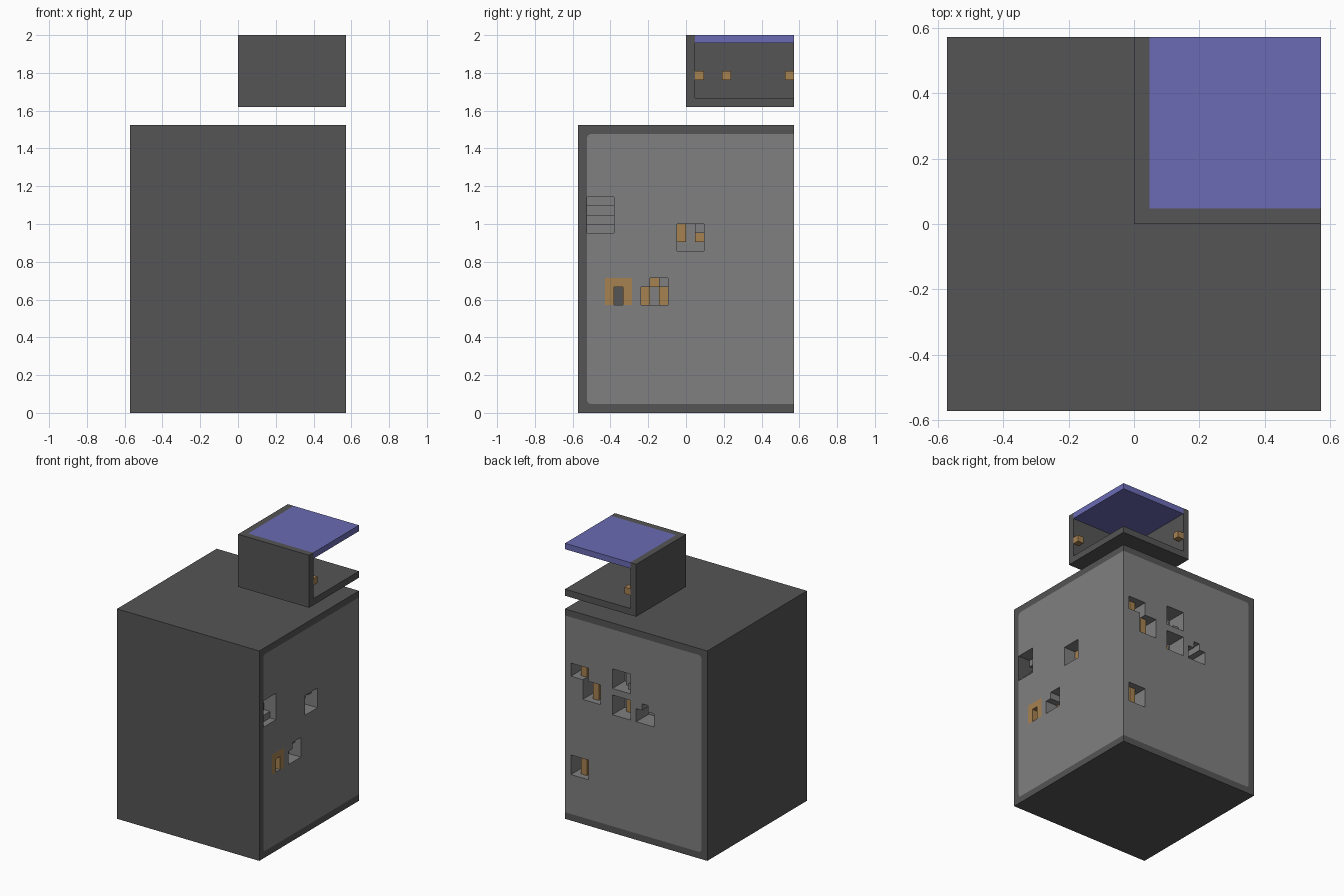
import bpy, bmesh
from mathutils import Vector

if "Cube" in bpy.data.objects:
    bpy.data.objects.remove(bpy.data.objects["Cube"], do_unlink=True)

U = 2 / 42  # one grid cell; every part snaps to this grid
DEPTH = 3   # how far each pocket reaches into the core


def material(name, rgb):
    m = bpy.data.materials.new(name)
    m.use_nodes = True
    m.diffuse_color = (*rgb, 1)
    m.node_tree.nodes["Principled BSDF"].inputs["Base Color"].default_value = (*rgb, 1)
    return m


DARK = material("dark grey", (0.09, 0.09, 0.09))
GREY = material("mid grey", (0.215, 0.215, 0.215))
BLUE = material("slate blue", (0.147, 0.147, 0.46))
ORANGE = material("ochre", (0.38, 0.22, 0.083))


def box(name, lo, hi, mat, round_low=0):
    """Box between two grid corners; optionally rounds edges on the low x and y sides."""
    lo, hi = Vector(lo), Vector(hi)
    bm = bmesh.new()
    bmesh.ops.create_cube(bm, size=1)
    for v in bm.verts:
        v.co = [(lo[i] + hi[i]) / 2 + v.co[i] * (hi[i] - lo[i]) for i in range(3)]
    if round_low:
        edges = [e for e in bm.edges
                 if any(all(abs(v.co[i] - lo[i]) < 1e-4 for v in e.verts) for i in (0, 1))
                 and all(not all(abs(v.co[i] - hi[i]) < 1e-4 for v in e.verts) for i in (0, 1))]
        bmesh.ops.bevel(bm, geom=edges, offset=round_low, segments=2,
                        profile=0.5, affect='EDGES')
    bmesh.ops.scale(bm, vec=(U, U, U), verts=bm.verts)
    bmesh.ops.recalc_face_normals(bm, faces=bm.faces)
    me = bpy.data.meshes.new(name)
    bm.to_mesh(me)
    bm.free()
    me.materials.append(mat)
    ob = bpy.data.objects.new(name, me)
    bpy.context.collection.objects.link(ob)
    return ob


def cut(target, cutter):
    """Subtract the cutter, apply, and discard it."""
    cutter.hide_render = True
    mod = target.modifiers.new("cut", 'BOOLEAN')
    mod.operation, mod.solver, mod.object = 'DIFFERENCE', 'EXACT', cutter
    bpy.context.view_layer.objects.active = target
    bpy.ops.object.modifier_apply(modifier=mod.name)
    bpy.data.objects.remove(cutter, do_unlink=True)


def side_box(side, name, a, b, z0, z1, d0, d1, mat):
    """Box set into the open x or y side: a..b along it, d0..d1 deep."""
    near, far = 12 - d0, 12 - d1
    if side == "x":
        return box(name, (far, a, z0), (near, b, z1), mat)
    return box(name, (a, far, z0), (b, near, z1), mat)


# Main housing: dark casing open on two sides, filled by a flush grey core
casing = box("casing", (-12, -12, 0), (12, 12, 32), DARK)
cut(casing, box("casing_cutter", (-11, -11, 1), (14, 14, 31), DARK, 0.4))
core = box("core", (-11, -11, 1), (12, 12, 31), GREY, 0.4)

# Pockets cut in the core: side, start, end, bottom, top
pockets = [
    ("x", -11.5, -8, 20, 24), ("x", -1, 2, 18, 21), ("x", -9, -6, 12, 15),
    ("x", -5, -2, 12, 14), ("x", -4, -2, 14, 15),
    ("y", 8, 11, 22, 24), ("y", 6, 9, 19, 22), ("y", 1, 4, 22, 25),
    ("y", 1, 4, 18, 21), ("y", -3, 0, 18, 20), ("y", -2, -1, 20, 21),
    ("y", 8, 11, 7, 10),
]
for side, a, b, z0, z1 in pockets:
    cut(core, side_box(side, "pocket_cutter", a, b, z0, z1, -1, DEPTH, GREY))

# Blocks standing in the pockets: side, start, end, bottom, top, front depth, colour
blocks = [
    ("x", -11, -8, 20, 21, 1, GREY), ("x", -11, -8, 21, 22, 2, GREY),
    ("x", -11, -8, 23, 24, 2, GREY),
    ("x", -1, 0, 19, 21, 2, ORANGE), ("x", 1, 2, 19, 20, 2, ORANGE),
    ("x", 1, 2, 20, 21, 1, GREY),
    ("x", -5, -4, 12, 14, 2, ORANGE), ("x", -3, -2, 12, 14, 2, ORANGE),
    ("x", -4, -3, 14, 15, 2, ORANGE), ("x", -3, -2, 14, 15, 1, GREY),
    ("y", 9, 10, 22, 24, 1, ORANGE), ("y", 7, 8, 19, 22, 1, ORANGE),
    ("y", 1, 2, 22, 23, 1, GREY), ("y", 2, 3, 22, 24, 2, GREY),
    ("y", 2, 3, 18, 20, 2, ORANGE), ("y", 9, 10, 7, 10, 1, ORANGE),
]
for i, (side, a, b, z0, z1, d, mat) in enumerate(blocks):
    side_box(side, f"pocket_block_{i + 1}", a, b, z0, z1, d, DEPTH, mat)

# Doorway: flush ochre frame around a dark recess
for name, a, b, z0, z1 in (("door_jamb_near", -9, -8, 12, 14),
                           ("door_jamb_far", -7, -6, 12, 14),
                           ("door_lintel", -9, -6, 14, 15)):
    side_box("x", name, a, b, z0, z1, 0, DEPTH, ORANGE)
side_box("x", "door_recess", -8, -7, 12, 14, 2, DEPTH, DARK)

# Upper room: floor and two walls, with a blue lid
room = box("upper_room", (0, 0, 34), (12, 12, 42), DARK)
cut(room, box("room_cutter", (1, 1, 35), (14, 14, 44), DARK))
box("lid", (1, 1, 41.1), (12, 12, 42), BLUE)

# Small lamps on the room walls
for i, (x, y) in enumerate(((11, 1), (1, 4), (1, 11))):
    box(f"wall_lamp_{i + 1}", (x, y, 37), (x + 1, y + 1, 38), ORANGE)
